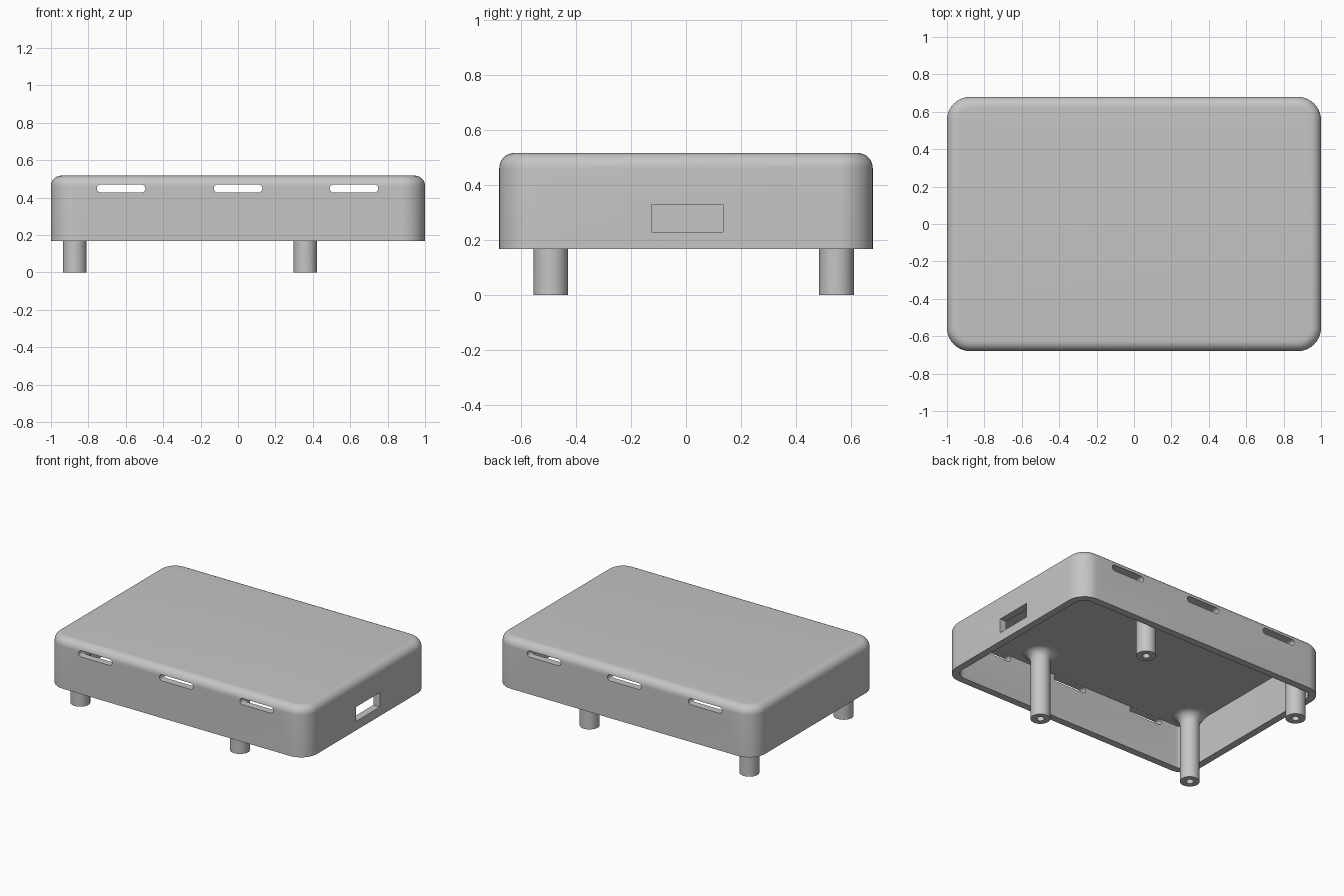
import bpy, bmesh
from math import sin, cos, pi, radians
from mathutils import Matrix, Vector

cube = bpy.data.objects.get("Cube")
if cube:
    bpy.data.objects.remove(cube, do_unlink=True)

HALF_X, HALF_Y = 1.0, 0.68
BOTTOM, CEILING, TOP = 0.167, 0.47, 0.517
WALL, CORNER, EDGE = 0.05, 0.125, 0.055

grey = bpy.data.materials.new("grey plastic")
grey.use_nodes = True
grey.diffuse_color = (0.56, 0.56, 0.56, 1)
grey.node_tree.nodes["Principled BSDF"].inputs["Base Color"].default_value = grey.diffuse_color


def make_object(name, bm):
    bmesh.ops.recalc_face_normals(bm, faces=bm.faces)
    mesh = bpy.data.meshes.new(name)
    bm.to_mesh(mesh)
    bm.free()
    mesh.materials.append(grey)
    obj = bpy.data.objects.new(name, mesh)
    bpy.context.collection.objects.link(obj)
    return obj


def select_only(obj):
    bpy.ops.object.select_all(action='DESELECT')
    obj.select_set(True)
    bpy.context.view_layer.objects.active = obj


def smooth(obj):
    select_only(obj)
    bpy.ops.object.shade_smooth_by_angle(angle=radians(30))


def rounded_outline(half_w, half_h, radius, steps=10):
    points = []
    for i, (sx, sy) in enumerate([(1, 1), (-1, 1), (-1, -1), (1, -1)]):
        for k in range(steps + 1):
            a = (i + k / steps) * pi / 2
            points.append((sx * (half_w - radius) + radius * cos(a),
                           sy * (half_h - radius) + radius * sin(a)))
    return points


def loft(bm, rings):
    loops = [[bm.verts.new(p) for p in ring] for ring in rings]
    n = len(loops[0])
    for low, high in zip(loops, loops[1:]):
        for i in range(n):
            j = (i + 1) % n
            bm.faces.new((low[i], low[j], high[j], high[i]))
    bm.faces.new(loops[0])
    bm.faces.new(loops[-1])


# Hollow cover: ceiling, inner wall, rim, outer wall, rounded top edge
section = [(WALL, CEILING), (WALL, BOTTOM), (0, BOTTOM)]
for k in range(9):
    a = k / 8 * pi / 2
    section.append((EDGE * (1 - cos(a)), TOP - EDGE * (1 - sin(a))))
bm = bmesh.new()
loft(bm, [[(x, y, z) for x, y in rounded_outline(HALF_X - d, HALF_Y - d, CORNER - d)]
          for d, z in section])
cover = make_object("cover", bm)

# Cutter for the three vent slots through front and back
bm = bmesh.new()
slot = rounded_outline(0.13, 0.0215, 0.0214, 6)
for cx in (-0.625, 0, 0.62):
    loft(bm, [[(cx + x, y, 0.448 + z) for x, z in slot] for y in (-0.9, 0.9)])
slots = make_object("slot_cutter", bm)

# Cutter for the side port
bm = bmesh.new()
bmesh.ops.create_cube(bm, size=1, matrix=Matrix.Translation((1, 0.005, 0.28))
                      @ Matrix.Diagonal((0.3, 0.26, 0.1, 1)))
port = make_object("port_cutter", bm)

for cutter in (slots, port):
    cutter.hide_render = True
    mod = cover.modifiers.new("cut", 'BOOLEAN')
    mod.operation = 'DIFFERENCE'
    mod.solver = 'EXACT'
    mod.object = cutter
    select_only(cover)
    bpy.ops.object.modifier_apply(modifier=mod.name)
    bpy.data.objects.remove(cutter, do_unlink=True)
smooth(cover)

# Screw posts: blind hole, shaft, flared root at the ceiling
POST, HOLE, FLARE = 0.063, 0.024, 0.06
profile = [(0, 0.2), (HOLE, 0.2), (HOLE, 0), (POST, 0)]
for k in range(9):
    a = k / 8 * pi / 2
    profile.append((POST + FLARE * (1 - cos(a)), CEILING - FLARE * (1 - sin(a))))
profile += [(POST + FLARE, CEILING + 0.003), (0, CEILING + 0.003)]

for side, px in (("right", -0.873), ("left", 0.36)):
    for end, py in (("front", -0.492), ("back", 0.548)):
        bm = bmesh.new()
        verts = [bm.verts.new((r, 0, z)) for r, z in profile]
        edges = [bm.edges.new(pair) for pair in zip(verts, verts[1:])]
        bmesh.ops.spin(bm, geom=verts + edges, cent=(0, 0, 0), axis=(0, 0, 1),
                       angle=2 * pi, steps=40)
        bmesh.ops.remove_doubles(bm, verts=bm.verts, dist=1e-5)
        bmesh.ops.translate(bm, verts=bm.verts, vec=Vector((px, py, 0)))
        smooth(make_object(f"{end}_{side}_post", bm))
